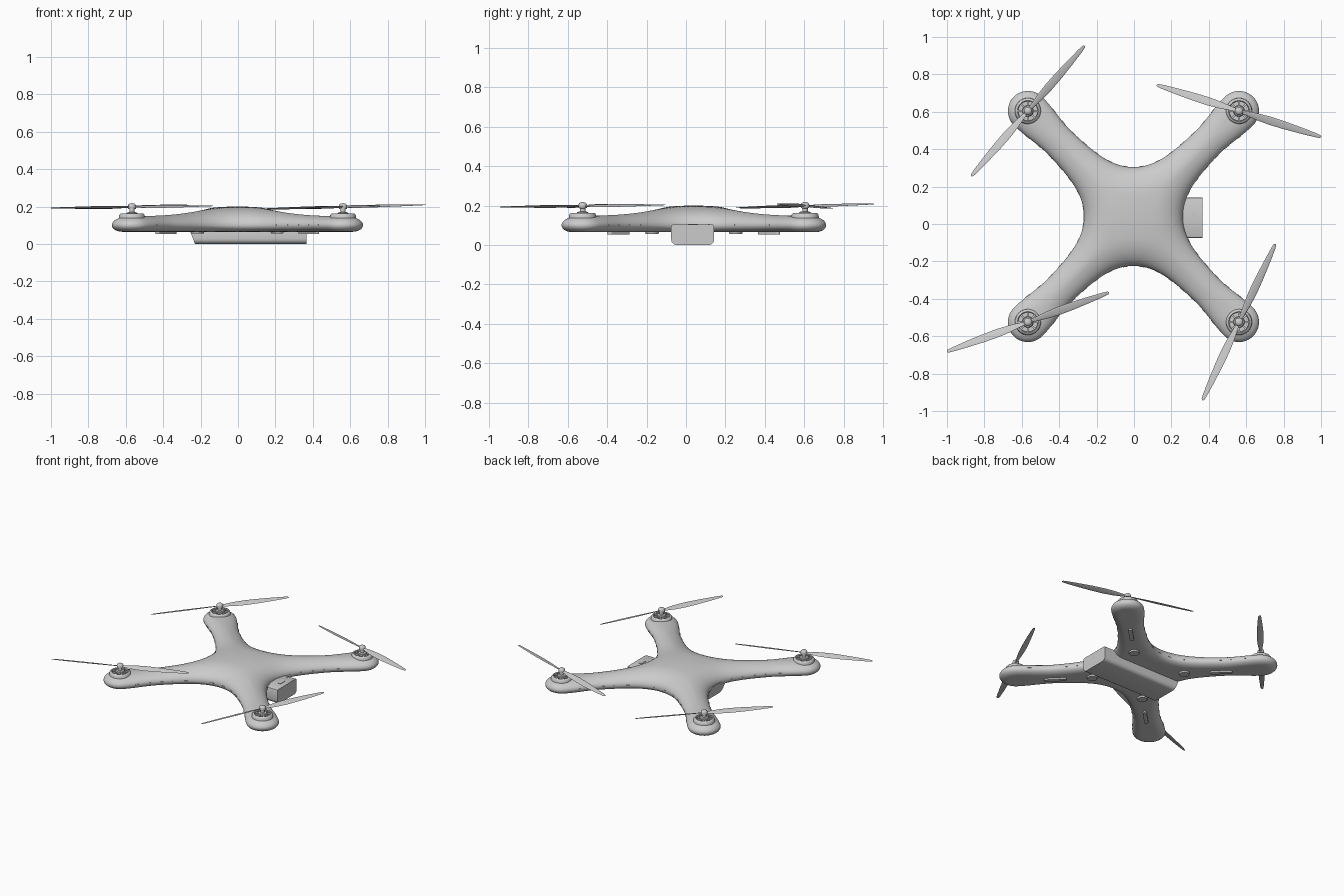
import bpy, bmesh, math
from mathutils import Matrix, Vector, kdtree

if "Cube" in bpy.data.objects:
    bpy.data.objects.remove(bpy.data.objects["Cube"])

CX, CY = -0.003, 0.04            # centre of the shell
U0, UP, RP = 0.187, 0.798, 0.107  # notch, pod centre along the arm, pod radius
POD = UP / math.sqrt(2)


def finish(bm, name, angle=35):
    bmesh.ops.remove_doubles(bm, verts=bm.verts, dist=1e-5)
    bmesh.ops.recalc_face_normals(bm, faces=bm.faces)
    me = bpy.data.meshes.new(name)
    bm.to_mesh(me)
    bm.free()
    ob = bpy.data.objects.new(name, me)
    bpy.context.collection.objects.link(ob)
    bpy.ops.object.select_all(action='DESELECT')
    ob.select_set(True)
    bpy.context.view_layer.objects.active = ob
    bpy.ops.object.shade_smooth_by_angle(angle=math.radians(angle))
    return ob


def arm_matrix(k):
    return Matrix.Translation((CX, CY, 0)) @ Matrix.Rotation(math.radians(45 + 90 * k), 4, 'Z')


def half_width(u):
    if u < U0:
        return u
    if u > UP:
        return math.sqrt(max(0, RP ** 2 - (u - UP) ** 2))
    s = min(1, max(0, (u - 0.55) / (UP - 0.55)))
    return 0.085 + 0.102 * math.exp((U0 - u) / 0.102) + 0.022 * s * s * (3 - 2 * s)


def box(bm, size, mat):
    bmesh.ops.create_cube(bm, size=1, matrix=mat @ Matrix.Diagonal((*size, 1)))


def lathe(bm, profile, mat, n=32):
    rings = [[bm.verts.new(mat @ Vector((r * math.cos(2 * math.pi * i / n), r * math.sin(2 * math.pi * i / n), z)))
              for i in range(n)] for r, z in profile]
    for a, b in zip(rings, rings[1:]):
        for i in range(n):
            j = (i + 1) % n
            bm.faces.new((a[i], a[j], b[j], b[i]))


# Shell: four arm sectors, height rounded over by distance to the outline
edge_us = [U0 + (UP - U0) * i / 500 for i in range(500)]
edge_us += [UP + RP * math.sin(math.pi / 2 * i / 150) for i in range(151)]
kd = kdtree.KDTree(2 * len(edge_us))
for i, u in enumerate(edge_us):
    kd.insert((u, half_width(u), 0), 2 * i)
    kd.insert((u, -half_width(u), 0), 2 * i + 1)
kd.balance()


def roundover(d, r):
    return math.sqrt(1 - (1 - min(d, r) / r) ** 2)


def shell_point(u, t, top):
    w = half_width(u)
    v = w * math.sin(t * math.pi / 2)
    rim = abs(t) == 1 and u >= U0
    d = 0 if rim else kd.find((u, v, 0))[2]
    g = math.exp(-((u * u + v * v) / 0.38 ** 2))
    if top:
        z = 0.1 + (0.047 + 0.053 * g) * roundover(d, 0.09 + 0.07 * g)
    else:
        z = 0.1 - 0.035 * roundover(d, 0.055)
    return Vector((u, v, z))


us = [U0 * math.sin(math.pi / 2 * i / 16) for i in range(16)]
us += [U0 + (UP - U0) * (i / 36) ** 1.2 for i in range(36)]
us += [UP + RP * math.sin(math.pi / 2 * i / 12) for i in range(13)]
N = 20
bm = bmesh.new()
for top in (True, False):
    grid = [[shell_point(u, 2 * j / N - 1, top) for j in range(N + 1)] for u in us]
    for k in range(4):
        m = arm_matrix(k)
        rows = [[bm.verts.new(m @ p) for p in row] for row in grid]
        for a, b in zip(rows, rows[1:]):
            for j in range(N):
                bm.faces.new((a[j], b[j], b[j + 1], a[j + 1]))
bmesh.ops.remove_doubles(bm, verts=bm.verts, dist=1e-4)
finish(bm, "body_shell", 60)

# Battery under the shell, slanted at its left end
bm = bmesh.new()
box(bm, (0.635, 0.218, 0.104), Matrix.Translation((0.0475, 0.034, 0.052)))
for v in bm.verts:
    if v.co.x < 0 and v.co.z < 0.05:
        v.co.x += 0.04
long_low = [e for e in bm.edges if abs(e.verts[0].co.x - e.verts[1].co.x) > 0.4 and e.verts[0].co.z < 0.05]
long_top = [e for e in bm.edges if abs(e.verts[0].co.x - e.verts[1].co.x) > 0.4 and e.verts[0].co.z > 0.05]
bmesh.ops.bevel(bm, geom=long_low, offset=0.028, segments=4, profile=0.5, affect='EDGES')
bmesh.ops.bevel(bm, geom=[e for e in long_top if e.is_valid], offset=0.01, segments=2, profile=0.5, affect='EDGES')
finish(bm, "battery", 30)

# Battery button and indicator
bm = bmesh.new()
box(bm, (0.02, 0.05, 0.006), Matrix.Translation((0.32, 0.036, 0.104)))
box(bm, (0.007, 0.007, 0.004), Matrix.Translation((0.31, 0.115, 0.104)))
finish(bm, "battery_button")

# Underside foot pads and round caps
bm = bmesh.new()
for k in range(4):
    m = arm_matrix(k)
    pad = m @ Matrix.Translation((0.54, 0, 0.062))
    box(bm, (0.12, 0.026, 0.016), pad)
    for s in (-1, 1):
        bmesh.ops.create_cone(bm, cap_ends=True, segments=20, radius1=0.013, radius2=0.013, depth=0.016,
                              matrix=pad @ Matrix.Translation((0.06 * s, 0, 0)))
    bmesh.ops.create_cone(bm, cap_ends=True, segments=24, radius1=0.032, radius2=0.036, depth=0.014,
                          matrix=m @ Matrix.Translation((0.3, 0, 0.062)))
finish(bm, "foot_pads")

# Small slits along the rim
bm = bmesh.new()
for k in range(4):
    for u in (0.22, 0.3, 0.38, 0.46, 0.54, 0.62, 0.7):
        for s in (-1, 1):
            slope = (half_width(u + 0.005) - half_width(u - 0.005)) / 0.01
            box(bm, (0.026, 0.004, 0.006), arm_matrix(k) @ Matrix.Translation((u, s * half_width(u), 0.102))
                @ Matrix.Rotation(s * math.atan(slope), 4, 'Z'))
finish(bm, "rim_slits")

# Motors and propellers: corner signs, blade heading, blade tilt in degrees
BLADE = [(0.012, 0.018, 20), (0.05, 0.026, 21), (0.1, 0.038, 20), (0.17, 0.046, 18), (0.25, 0.044, 16),
         (0.35, 0.034, 14), (0.43, 0.023, 12), (0.455, 0.016, 11), (0.461, 0.006, 11)]
PROPS = [("back_left", -1, 1, 49, 1.2), ("back_right", 1, 1, -17.5, 1.4),
         ("front_right", 1, -1, 65, 0.7), ("front_left", -1, -1, 20, 0.7)]
for label, sx, sy, heading, tilt in PROPS:
    base = Matrix.Translation((CX + sx * POD, CY + sy * POD, 0))
    bm = bmesh.new()
    # outer ring, floor, then spokes
    lathe(bm, [(0, 0.149), (0.052, 0.149), (0.052, 0.16), (0.056, 0.163), (0.062, 0.161),
               (0.068, 0.154), (0.07, 0.138)], base)
    for i in range(8):
        box(bm, (0.05, 0.009, 0.012), base @ Matrix.Rotation(math.pi / 4 * i, 4, 'Z')
            @ Matrix.Translation((0.032, 0, 0.156)))
    lathe(bm, [(0.03, 0.148), (0.03, 0.164), (0.026, 0.168), (0.014, 0.17), (0.014, 0.186), (0.021, 0.188),
               (0.022, 0.204), (0.019, 0.211), (0.012, 0.216), (0, 0.218)], base, 24)
    finish(bm, label + "_motor")

    bm = bmesh.new()
    mat = (base @ Matrix.Translation((0, 0, 0.198)) @ Matrix.Rotation(math.radians(heading), 4, 'Z')
           @ Matrix.Rotation(math.radians(-tilt), 4, 'Y'))
    for turn in (0, math.pi):
        m = mat @ Matrix.Rotation(turn, 4, 'Z')
        rings = []
        for r, chord, pitch in BLADE:
            tw = Matrix.Rotation(math.radians(pitch), 4, 'X')
            thick = 0.0025 + 0.003 * (1 - r / 0.47)
            rings.append([bm.verts.new(m @ (Vector((r, 0, 0)) + tw @ Vector((
                0, chord / 2 * math.cos(a * math.pi / 6), thick / 2 * math.sin(a * math.pi / 6)))))
                for a in range(12)])
        for a, b in zip(rings, rings[1:]):
            for i in range(12):
                j = (i + 1) % 12
                bm.faces.new((a[i], a[j], b[j], b[i]))
        bm.faces.new(rings[0])
        bm.faces.new(rings[-1])
    finish(bm, label + "_propeller", 50)
